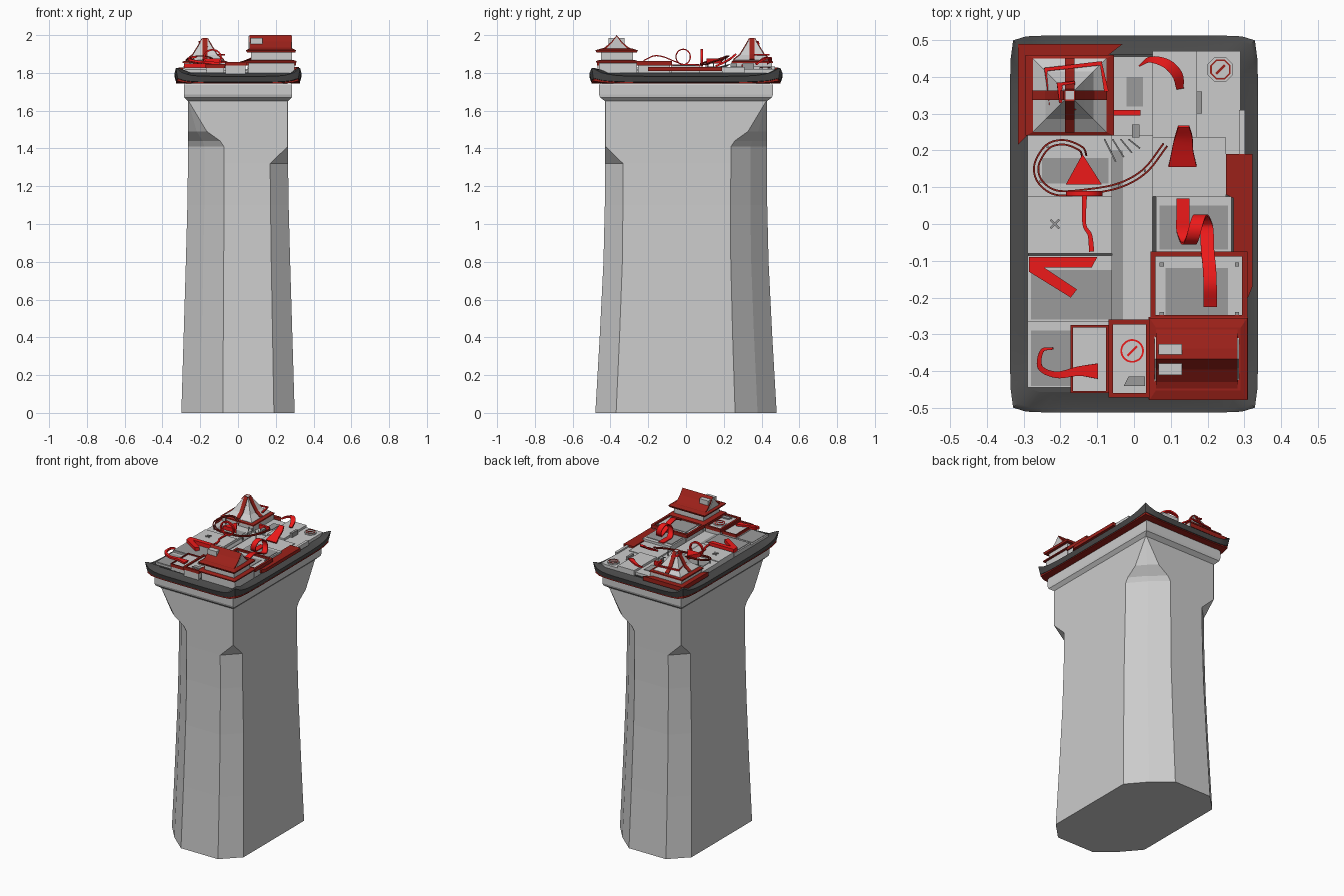
import bpy, math
from mathutils import Vector as V

def mat(name, c):
    m = bpy.data.materials.new(name); m.diffuse_color = (*c, 1); return m
RED = mat("bright_red", (0.85, 0.01, 0.01))
DRED = mat("dark_red", (0.33, 0.015, 0.01))
DARK = mat("charcoal", (0.07, 0.07, 0.07))
MID = mat("mid_grey", (0.33, 0.33, 0.33))

def mesh(name, vs, fs, m=None, smooth=0):
    me = bpy.data.meshes.new(name)
    me.from_pydata(vs, [], fs); me.update()
    o = bpy.data.objects.new(name, me)
    bpy.context.collection.objects.link(o)
    if m: me.materials.append(m)
    if smooth:
        bpy.ops.object.select_all(action='DESELECT')
        o.select_set(True); bpy.context.view_layer.objects.active = o
        bpy.ops.object.shade_smooth_by_angle(angle=math.radians(smooth))
    return o

def loft(name, rings, m=None, smooth=0, wrap=False, caps=True):
    n, k = len(rings[0]), len(rings)
    fs = []
    for i in range(k if wrap else k - 1):
        a, b = i * n, (i + 1) % k * n
        fs += [(a + j, a + (j + 1) % n, b + (j + 1) % n, b + j) for j in range(n)]
    if caps and not wrap:
        fs += [tuple(range(n))[::-1], tuple(range((k - 1) * n, k * n))]
    return mesh(name, [tuple(p) for r in rings for p in r], fs, m, smooth)

def rect(cx, cy, hx, hy, z):
    return [(cx + sx * hx, cy + sy * hy, z) for sx, sy in ((-1, -1), (1, -1), (1, 1), (-1, 1))]

def stack(name, cx, cy, levels, m=None):
    return loft(name, [rect(cx, cy, *l) for l in levels], m)

def box(name, x0, x1, y0, y1, z0, z1, m=None):
    return stack(name, (x0 + x1) / 2, (y0 + y1) / 2,
                 [((x1 - x0) / 2, (y1 - y0) / 2, z) for z in (z0, z1)], m)

def prism(name, pts, z0, z1, m=None):
    return loft(name, [[(x, y, z) for x, y in pts] for z in (z0, z1)], m)

def extrude_x(name, prof, x0, x1, m=None):
    return loft(name, [[(x, y, z) for y, z in prof] for x in (x0, x1)], m)

def frame(name, x0, x1, y0, y1, z0, z1, w, m):
    cx, cy, hx, hy = (x0 + x1) / 2, (y0 + y1) / 2, (x1 - x0) / 2, (y1 - y0) / 2
    return loft(name, [rect(cx, cy, hx - d, hy - d, z) for d, z in
                       ((0, z0), (0, z1), (w, z1), (w, z0))], m, wrap=True)

def spline(pts, n):
    P = [V(p) for p in pts]; P = [2 * P[0] - P[1]] + P + [2 * P[-1] - P[-2]]
    out = []
    for i in range(1, len(P) - 2):
        a, b, c, d = P[i - 1:i + 3]
        for j in range(n):
            t = j / n
            out.append(0.5 * (2 * b + (c - a) * t + (2 * a - 5 * b + 4 * c - d) * t * t
                              + (3 * b - a - 3 * c + d) * t ** 3))
    return out + [P[-2]]

# sweep a flat band (x, y, z, width) along a path
def ribbon(name, pts, m=RED, th=0.006, n=8, side=None, shift=0):
    P = spline(pts, n) if n > 1 else [V(p) for p in pts]
    rings = []
    for i, p in enumerate(P):
        t = (P[min(i + 1, len(P) - 1)] - P[max(i - 1, 0)]).to_3d().normalized()
        s = V(side) if side else V((-t.y, t.x, 0)).normalized()
        u = t.cross(s).normalized() * th / 2
        c, w = p.to_3d() + s * shift, s * p[3] / 2
        rings.append([c - w - u, c + w - u, c + w + u, c - w + u])
    return loft(name, rings, m, 30 if n > 1 else 0)

# tower: one diagonal pair of corners has a single chamfer, the other two facets
def tower_ring(z, hx, hy, c, d):
    k = d * 0.46
    half = [(-hx, -hy + d), (-hx + k, -hy + k), (-hx + d, -hy), (hx - c, -hy), (hx, -hy + c)]
    return [(x, y, z) for x, y in half + [(-x, -y) for x, y in half]]
loft("tower", [tower_ring(*r) for r in (
    (0, .30, .48, .11, .22), (.4, .288, .457, .105, .21), (.8, .276, .437, .1, .2),
    (1.1, .268, .43, .096, .195), (1.32, .265, .428, .095, .19), (1.41, .265, .428, .002, .19),
    (1.44, .265, .428, .002, .17), (1.49, .265, .428, .002, .10), (1.65, .265, .428, .002, .004))])
stack("collar", 0, 0, [(.265, .428, 1.65), (.285, .455, 1.67), (.287, .46, 1.685),
                       (.287, .46, 1.735), (.278, .45, 1.75)])

# big eave with upturned corners
def eave_ring(hx, hy, z, lift, n=16):
    c = [(-1, -1), (1, -1), (1, 1), (-1, 1)]
    out = []
    for i in range(4):
        for j in range(n):
            f = j / n
            u, v = (c[i][q] + (c[(i + 1) % 4][q] - c[i][q]) * f for q in (0, 1))
            t = abs(2 * f - 1)
            s = 1 - 0.025 * t ** 14
            out.append((u * hx * s, v * hy * s, z + lift * t ** 7))
    return out
loft("main_eave", [eave_ring(*a) for a in (
    (.285, .455, 1.748, 0), (.328, .503, 1.752, .02), (.337, .512, 1.782, .045),
    (.325, .50, 1.782, .045), (.285, .455, 1.80, 0))], DARK, 30, wrap=True)
loft("eave_soffit", [eave_ring(*a) for a in (
    (.28, .45, 1.743, 0), (.327, .50, 1.744, .012), (.327, .50, 1.75, .02), (.28, .45, 1.75, 0))],
    DRED, wrap=True)
box("deck", -.287, .287, -.457, .462, 1.75, 1.803, DARK)

# pale rooftop plates and blocks
for i, b in enumerate((
        (-.29, -.06, -.445, -.265, 1.815), (-.29, -.06, -.265, -.085, 1.825), (-.29, -.06, -.08, .075, 1.835),
        (-.29, -.06, .075, .245, 1.83), (-.06, .05, -.265, .24, 1.815), (.05, .17, .235, .47, 1.835),
        (.06, .265, -.08, .075, 1.84), (.05, .25, .075, .235, 1.825), (.17, .29, .19, .47, 1.82),
        (-.06, .05, .24, .455, 1.82))):
    box(f"roof_plate_{i}", *b[:4], 1.80, b[4])
for i, b in enumerate((
        (-.28, -.17, -.44, -.29, 1.818), (-.28, -.06, -.26, -.125, 1.828), (-.25, -.07, .11, .18, 1.833),
        (-.06, -.03, -.26, .2, 1.818), (.07, .255, -.07, .05, 1.843), (-.02, .025, .32, .4, 1.824),
        (.17, .185, .3, .36, 1.85))):
    box(f"grey_inset_{i}", *b[:4], 1.81, b[4], MID)
box("vent_box", -.005, .015, .235, .27, 1.82, 1.85, MID)
box("parapet", .285, .302, .19, .31, 1.80, 1.83)
for i in range(4):
    x = -.05 + i * .022
    ribbon(f"stair_rail_{i}", [(x, .17 + i * .012, 1.83, .004), (x - .03, .23, 1.845, .004)], MID, .004, 1)
for i in range(2):
    ribbon(f"star_fin_{i}", [(-.215 - .012, -.012 + .024 * i, 1.838, .006),
                             (-.215 + .012, .012 - .024 * i, 1.838, .006)], MID, .01, 1)

# dark red corner and side roofs
prism("corner_roof_back", [(-.315, .455), (-.075, .455), (-.03, .49), (-.315, .49)], 1.80, 1.828, DRED)
prism("corner_roof_side", [(-.316, .215), (-.28, .25), (-.28, .46), (-.316, .49)], 1.80, 1.828, DRED)
prism("side_roof", [(.27, -.2), (.31, -.2), (.322, -.17), (.322, .19), (.25, .19), (.25, .08), (.27, .07)],
      1.81, 1.832, DRED)

# gabled house on the front right corner
box("house_base", .055, .30, -.46, -.26, 1.80, 1.852)
stack("house_lower_eave", .175, -.365, [(.135, .112, 1.855), (.135, .112, 1.862), (.12, .095, 1.868)], DRED)
box("house_wall", .07, .285, -.45, -.28, 1.86, 1.912)
stack("house_skirt_roof", .175, -.367, [(.128, .107, 1.908), (.133, .112, 1.92), (.115, .085, 1.928)], DRED)
slope = [(-.475, 1.916), (-.43, 1.935), (-.395, 1.965), (-.367, 2.0), (-.339, 1.965), (-.304, 1.935), (-.259, 1.916)]
extrude_x("house_roof", slope, .06, .282, DRED)
extrude_x("house_gable", [(y * .88 - .367 * .12, z - .006) for y, z in slope], .056, .285)
for y in (-.41, -.36):
    box("house_dormer", .066, .13, y, y + .034, 1.94, 1.985)
box("terrace_block", .055, .30, -.255, -.085, 1.80, 1.85)
frame("terrace_trim", .045, .308, -.262, -.075, 1.84, 1.862, .014, DRED)
box("terrace_inset", .085, .255, -.25, -.12, 1.85, 1.853, MID)
for x in (.075, .28):
    for y in (-.11, -.245):
        box("terrace_lamp", x - .006, x + .006, y - .006, y + .006, 1.85, 1.858, MID)

# small trimmed blocks along the front
for name, x0, x1, y0, y1, z, w, m in (("pad_block", -.07, .045, -.472, -.26, 1.85, .013, DRED),
                                      ("side_block", -.172, -.07, -.46, -.275, 1.838, .006, DRED)):
    box(name, x0 + .004, x1 - .004, y0 + .004, y1 - .004, 1.79, z)
    frame(name + "_trim", x0, x1, y0, y1, z - .012, z + .008, w, m)
prism("skylight", [(-.028, -.44), (.03, -.44), (.03, -.415), (-.015, -.415)], 1.85, 1.858, MID)

# landing pads
def pad(name, x, y, r, z, n, m):
    ring = lambda r, z, o=math.pi / 8: [(x + r * math.cos(o + 2 * math.pi * i / n),
                                         y + r * math.sin(o + 2 * math.pi * i / n), z) for i in range(n)]
    loft(name + "_base", [ring(r * 1.25, z - .02), ring(r * 1.25, z + .003)])
    loft(name + "_ring", [ring(r, z), ring(r, z + .006), ring(r * .85, z + .006), ring(r * .85, z)], m, wrap=True)
    ribbon(name + "_stripe", [(x - r * .4, y - r * .4, z + .004, .006), (x + r * .4, y + r * .4, z + .004, .006)], m, .004, 1)
pad("front_pad", -.005, -.345, .032, 1.85, 24, RED)
pad("back_pad", .235, .42, .03, 1.825, 8, DRED)

# pyramid pavilion at the back left
cx, cy = -.175, .35
box("pavilion_base", -.285, -.055, .24, .455, 1.80, 1.852)
stack("pavilion_eave", cx, cy, [(.12, .11, 1.852), (.12, .11, 1.86), (.1, .1, 1.866)], DRED)
prof = [(.1, 1.868), (.065, 1.895), (.04, 1.935), (.014, 1.98)]
stack("pavilion_roof", cx, cy, [(.1, .1, 1.86)] + [(h, h, z) for h, z in prof])
for i, (dx, dy) in enumerate(((1, 0), (-1, 0), (0, 1), (0, -1))):
    ribbon(f"pavilion_stripe_{i}", [(cx + dx * h, cy + dy * h, z + .002, .026) for h, z in prof], DRED, .006, 1)
ribbon("square_spiral", [(-.075, .36, 1.895, .012), (-.09, .437, 1.895, .012), (-.24, .42, 1.895, .012),
       (-.222, .305, 1.91, .012), (-.162, .315, 1.935, .012), (-.167, .385, 1.955, .014),
       (-.203, .38, 1.965, .016), (-.195, .33, 1.965, .016)], th=.008, n=1)

# twin rail loop
track = [(.085, .215, 1.88), (.03, .145, 1.86), (-.04, .105, 1.845), (-.13, .088, 1.845), (-.21, .085, 1.85),
         (-.255, .115, 1.86), (-.265, .16, 1.87), (-.235, .21, 1.885), (-.19, .222, 1.89), (-.145, .205, 1.88), (-.135, .185, 1.86)]
for s in (-1, 1):
    ribbon(f"loop_rail_{s + 1}", [(*p, .005) for p in track], DRED, .006, 8, None, s * .006)
for i in (1, 2, 5, 7):
    x, y, z = track[i]
    box(f"rail_post_{i}", x - .003, x + .003, y - .003, y + .003, 1.81, z, MID)

# bright red sculptures
arc = [math.radians(a) for a in range(0, 361, 20)]
ribbon("ring_gate", [(-.135 + .045 * math.sin(a), .083, 1.88 - .042 * math.cos(a), .014) for a in arc], RED, .009, 3, (0, 1, 0))
prism("pointed_wedge", [(-.185, .108), (-.088, .108), (-.14, .19)], 1.85, 1.875, RED)
ribbon("winding_strip", [(-.135, .078, 1.842, .014), (-.135, 0, 1.842, .01), (-.12, -.03, 1.842, .012), (-.115, -.075, 1.842, .014)])
ribbon("crescent", [(.015, .43, 1.85, .003), (.045, .447, 1.865, .016), (.09, .435, 1.88, .026),
                    (.118, .405, 1.87, .028), (.125, .37, 1.845, .02)], th=.01)
ribbon("flared_chute", [(.135, .265, 1.90, .03), (.135, .235, 1.875, .048), (.132, .2, 1.855, .058), (.132, .157, 1.835, .076)], th=.01)
loop = [(.133, .07, 1.845), (.133, .02, 1.845)]
loop += [(.133 + .065 * i / 10, -.015 - .038 * math.sin(2 * math.pi * i / 10), 1.885 - .04 * math.cos(2 * math.pi * i / 10)) for i in range(11)]
loop += [(.2, -.07, 1.865), (.205, -.12, 1.885), (.207, -.17, 1.89), (.207, -.225, 1.865)]
ribbon("looping_slide", [(*p, .036) for p in loop], side=(1, 0, 0))
prism("folded_band", [(-.285, -.09), (-.1, -.09), (-.115, -.118), (-.245, -.118), (-.155, -.178), (-.172, -.2), (-.285, -.13)], 1.82, 1.85, RED)
ribbon("hook_horn", [(-.098, -.4, 1.85, .042), (-.15, -.4, 1.855, .026), (-.21, -.41, 1.86, .018), (-.255, -.39, 1.87, .014),
                     (-.25, -.345, 1.88, .01), (-.22, -.338, 1.885, .006)], th=.012)
box("red_bar", -.055, .018, .295, .31, 1.82, 1.845, RED)
